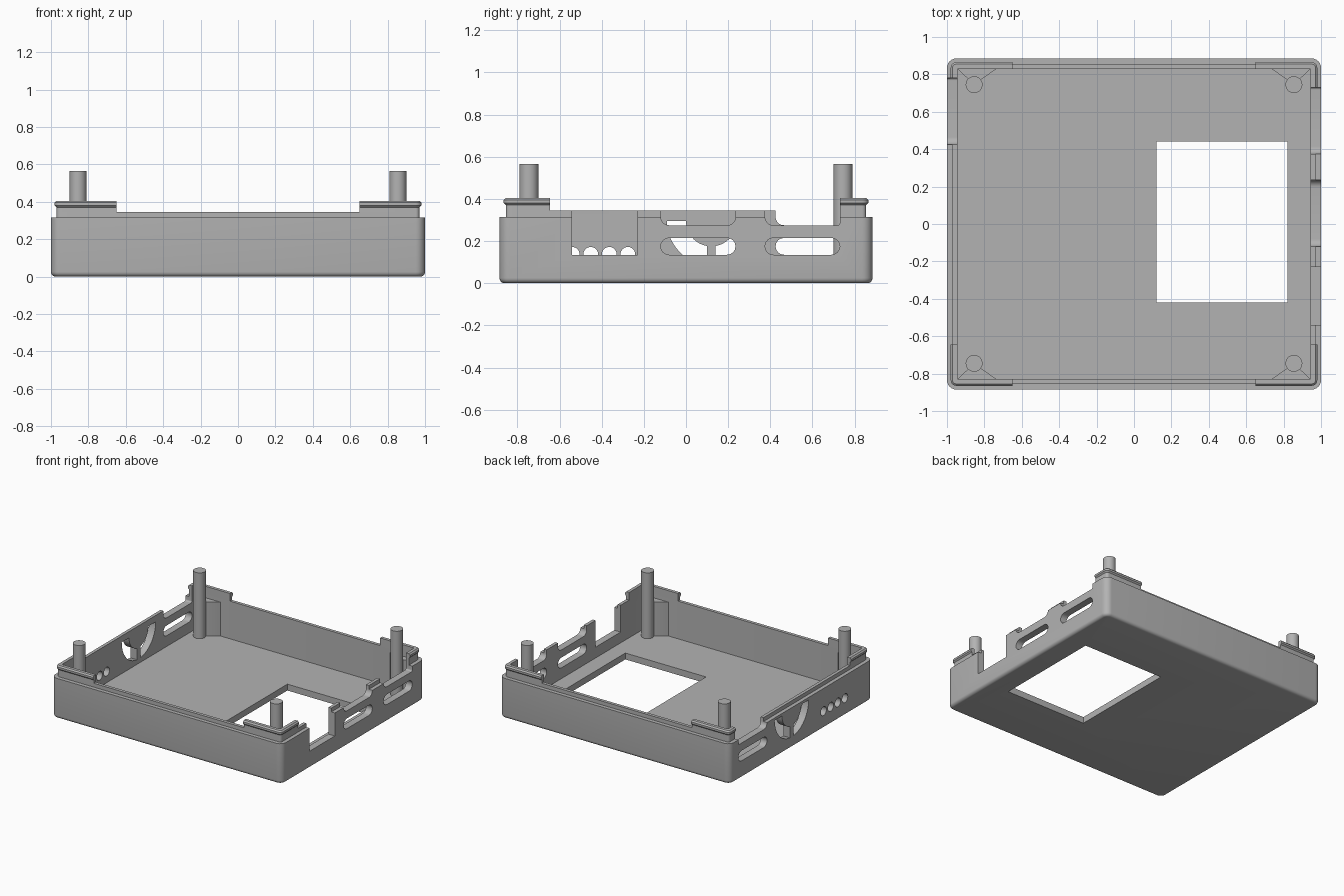
import bpy, bmesh
from math import sin, cos, radians, asin, degrees

if "Cube" in bpy.data.objects:
    bpy.data.objects.remove(bpy.data.objects["Cube"])

HX, HY = 1.0, 0.885          # half size of the tray
WALL, LIP = 0.055, 0.03      # insets of the inner wall and of the lip
RIM, LIP_TOP, FLOOR = 0.315, 0.345, 0.05

grey = bpy.data.materials.new("plain grey")
grey.use_nodes = True
grey.diffuse_color = (0.45, 0.45, 0.45, 1)
grey.node_tree.nodes["Principled BSDF"].inputs["Base Color"].default_value = grey.diffuse_color


def finish(name, bm):
    bmesh.ops.recalc_face_normals(bm, faces=bm.faces)
    mesh = bpy.data.meshes.new(name)
    bm.to_mesh(mesh)
    bm.free()
    mesh.materials.append(grey)
    ob = bpy.data.objects.new(name, mesh)
    bpy.context.collection.objects.link(ob)
    return ob


def arc(cx, cy, r, a0, a1, n=8):
    angles = [radians(a0 + (a1 - a0) * i / n) for i in range(n + 1)]
    return [(cx + r * cos(a), cy + r * sin(a)) for a in angles]


def rounded_loop(inset):
    """Rounded rectangle, inset from the outer wall."""
    hx, hy, r = HX - inset, HY - inset, max(0.05 - inset, 0.008)
    pts = []
    for i, (sx, sy) in enumerate([(1, 1), (-1, 1), (-1, -1), (1, -1)]):
        pts += arc(sx * (hx - r), sy * (hy - r), r, 90 * i, 90 * i + 90, 6)
    return pts


def sweep(name, profile, closed):
    """Run an (inset, z) profile around the tray."""
    bm = bmesh.new()
    loops = [[bm.verts.new((x, y, z)) for x, y in rounded_loop(d)] for d, z in profile]
    pairs = list(zip(loops, loops[1:]))
    if closed:
        pairs.append((loops[-1], loops[0]))
    else:
        bm.faces.new(loops[0])
        bm.faces.new(loops[-1])
    for a, b in pairs:
        n = len(a)
        for i in range(n):
            j = (i + 1) % n
            bm.faces.new((a[i], a[j], b[j], b[i]))
    return finish(name, bm)


def prism(name, outline, lo, hi, axis):
    """Extrude an outline along x (outline in y, z) or along z (outline in x, y)."""
    bm = bmesh.new()
    ends = []
    for t in (lo, hi):
        ends.append([bm.verts.new((t, u, v) if axis == "x" else (u, v, t)) for u, v in outline])
    bm.faces.new(ends[0])
    bm.faces.new(ends[1])
    n = len(outline)
    for i in range(n):
        j = (i + 1) % n
        bm.faces.new((ends[0][i], ends[0][j], ends[1][j], ends[1][i]))
    return finish(name, bm)


def rect(u0, u1, v0, v1):
    return [(u0, v0), (u1, v0), (u1, v1), (u0, v1)]


def slot(y0, y1, z0=0.135, r=0.04):
    return arc(y0 + r, z0 + r, r, 90, 270) + arc(y1 - r, z0 + r, r, -90, 90)


def notch(y0, y1, z0=0.275, r0=0.04, r1=0.04):
    return ([(y1, 0.6), (y0, 0.6)] + arc(y0 + r0, z0 + r0, r0, 180, 270)
            + arc(y1 - r1, z0 + r1, r1, -90, 0))


def half_vent(side, y=0.12, z=0.295, big=0.21, small=0.12, stem=0.02):
    """One quarter ring, stopping short of the middle stem."""
    a, b = degrees(asin(stem / big)), degrees(asin(stem / small))
    pts = arc(y, z, big, 180, 270 - a, 14) + arc(y, z, small, 270 - b, 180, 14)
    return [(y + side * (u - y), v) for u, v in pts]


def cut(ob, cutter):
    mod = ob.modifiers.new("cut", "BOOLEAN")
    mod.operation, mod.solver, mod.object = "DIFFERENCE", "EXACT", cutter
    bpy.context.view_layer.update()
    result = bpy.data.meshes.new_from_object(
        ob.evaluated_get(bpy.context.evaluated_depsgraph_get()))
    ob.modifiers.clear()
    ob.data = result


# Tray shell with rounded bottom edge, rim step and inner lip
bottom = [(d, z) for d, z in arc(0.025, 0.025, 0.025, 270, 180, 5)]
tray = sweep("tray", bottom + [(0, RIM), (LIP, RIM), (LIP, LIP_TOP),
                               (WALL, LIP_TOP), (WALL, FLOOR)], False)

# Raised snap ridges with an outward bead, kept at the corners only
ridge = sweep("corner_ridges", [(WALL, 0.3), (LIP, 0.3), (LIP, 0.37), (0.02, 0.38),
                                (0.02, 0.395), (LIP, 0.405), (WALL, 0.405)], True)

cutters = []


def cutter(outline, lo, hi, axis, *targets):
    c = prism("cutter", outline, lo, hi, axis)
    c.hide_render = True
    cutters.append(c)
    for t in targets:
        cut(t, c)


cutter(rect(-0.65, 0.65, -2, 2), 0.2, 0.6, "z", ridge)
cutter(rect(-2, 2, -0.645, 0.645), 0.2, 0.6, "z", ridge)

# Floor window
cutter(rect(0.12, 0.82, -0.42, 0.44), -0.1, 0.2, "z", tray)

# Left side openings
cutter(rect(-0.54, -0.23, 0.135, 0.6), 0.9, 1.1, "x", tray)
cutter(slot(-0.12, 0.235), 0.9, 1.1, "x", tray)
cutter(slot(0.375, 0.73), 0.9, 1.1, "x", tray)
cutter(notch(-0.12, 0.235), 0.9, 1.1, "x", tray)
cutter(notch(0.375, 0.73, r1=0.012), 0.9, 1.1, "x", tray, ridge)

# Right side openings
cutter(slot(0.425, 0.78), -1.1, -0.9, "x", tray)
cutter(notch(0.425, 0.78, r1=0.012), -1.1, -0.9, "x", tray, ridge)
for side in (1, -1):
    cutter(half_vent(side), -1.1, -0.9, "x", tray)
for i in range(4):
    cutter(arc(-0.54 + 0.088 * i, 0.137, 0.035, 0, 345, 23), -1.1, -0.9, "x", tray)

for c in cutters:
    bpy.data.objects.remove(c)

# Corner posts and the wedges tying them to the front and back walls
parts = [tray, ridge]
for sx, x_name in ((1, "left"), (-1, "right")):
    for sy, y_name in ((-1, "front"), (1, "back")):
        post = arc(sx * 0.855, sy * 0.745, 0.045, 0, 348.75, 31)
        parts.append(prism(f"{y_name}_{x_name}_post", post, FLOOR - 0.02, 0.565, "z"))
        wedge = [(sx * x, sy * y) for x, y in
                 [(0.855, 0.745), (0.95, 0.835), (0.95, 0.84), (0.73, 0.84), (0.735, 0.83)]]
        parts.append(prism(f"{y_name}_{x_name}_wedge", wedge, FLOOR - 0.02, RIM, "z"))

# Smooth curved faces, keep edges sharp
bpy.ops.object.select_all(action="DESELECT")
for ob in parts:
    ob.select_set(True)
bpy.context.view_layer.objects.active = tray
bpy.ops.object.shade_smooth_by_angle(angle=radians(30))
